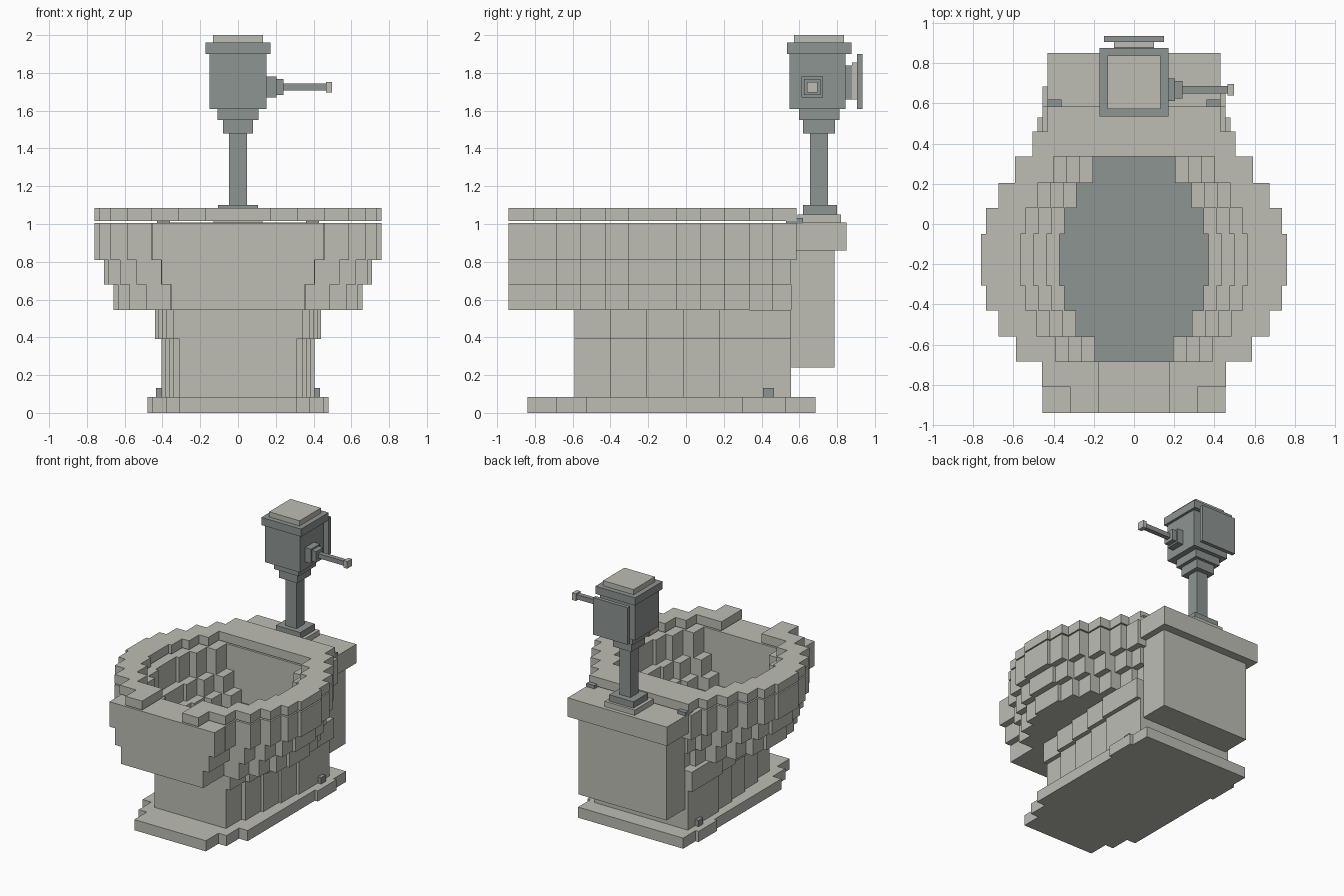
import bpy
import bmesh

old = bpy.data.objects.get("Cube")
if old:
    bpy.data.objects.remove(old, do_unlink=True)


def material(name, rgb):
    m = bpy.data.materials.new(name)
    m.use_nodes = True
    col = (*rgb, 1)
    m.diffuse_color = col
    m.node_tree.nodes["Principled BSDF"].inputs["Base Color"].default_value = col
    return m


PALE = material("pale_stone", (0.51, 0.51, 0.46))
DARK = material("dark_stone", (0.27, 0.30, 0.29))


def blocks(name, mat, boxes):
    """One object made of boxes, each (x0, x1, y0, y1, z0, z1)."""
    bm = bmesh.new()
    for x0, x1, y0, y1, z0, z1 in boxes:
        verts = bmesh.ops.create_cube(bm, size=1)["verts"]
        bmesh.ops.scale(bm, vec=(x1 - x0, y1 - y0, z1 - z0), verts=verts)
        bmesh.ops.translate(bm, vec=((x0 + x1) / 2, (y0 + y1) / 2, (z0 + z1) / 2), verts=verts)
    mesh = bpy.data.meshes.new(name)
    bm.to_mesh(mesh)
    bm.free()
    mesh.materials.append(mat)
    obj = bpy.data.objects.new(name, mesh)
    bpy.context.collection.objects.link(obj)
    return obj


def ring_row(outer, inner, y0, y1, z0, z1):
    """A full bar, or a left and right pair when there is an opening."""
    if inner <= 0:
        return [(-outer, outer, y0, y1, z0, z1)]
    return [(-outer, -inner, y0, y1, z0, z1), (inner, outer, y0, y1, z0, z1)]


def centred(half_x, y, half_y, z0, z1):
    return (-half_x, half_x, y - half_y, y + half_y, z0, z1)


# Stepped oval shared by seat and bowl: row edges, outer and inner half widths
EDGES = [-0.94, -0.81, -0.685, -0.56, -0.43, -0.305, -0.05, 0.08, 0.205, 0.335, 0.46, 0.585]
OUTER = [0.315, 0.457, 0.588, 0.675, 0.735, 0.76, 0.735, 0.675, 0.593, 0.505, 0.43]
INNER = [0, 0, 0.39, 0.483, 0.54, 0.565, 0.54, 0.48, 0.40, 0, 0]
ROWS = list(zip(EDGES, EDGES[1:], OUTER, INNER))

# Seat, open at the front
seat = []
for y0, y1, outer, inner in ROWS:
    gap = 0.173 if y1 < -0.6 else inner
    seat += ring_row(outer, gap, y0, y1, 1.015, 1.085)
blocks("seat", PALE, seat)

# Bowl, three tiers narrowing downwards
for tier, (z0, z1) in enumerate([(0.81, 1.005), (0.68, 0.81), (0.545, 0.68)]):
    bowl = []
    for y0, y1, outer, inner in ROWS:
        end = min(y1, 0.585 if tier == 0 else 0.557)
        wide = max(outer, 0.455) - 0.05 * tier
        hole = inner - 0.065 * (tier + 1) if inner else 0
        bowl += ring_row(wide, hole, y0, end, z0, z1)
    blocks("bowl_tier_" + str(tier + 1), PALE, bowl)

# Bowl floor and water
opening = [r for r in ROWS if r[3]]
for name, mat, z0, z1 in [("bowl_floor", PALE, 0.545, 0.56), ("water", DARK, 0.56, 0.58)]:
    blocks(name, mat, [(-i + 0.195, i - 0.195, y0, y1, z0, z1) for y0, y1, o, i in opening])

# Pedestal, widening towards the back, with a collar on top
pedestal, collar = [], []
for i, half in enumerate([0.31, 0.345, 0.365, 0.385, 0.405, 0.405]):
    y0 = -0.59 + i * 0.191
    pedestal.append((-half, half, y0, y0 + 0.191, 0.08, 0.39))
    collar.append((-half - 0.035, half + 0.035, y0, y0 + 0.191, 0.39, 0.545))
blocks("pedestal", PALE, pedestal)
blocks("pedestal_collar", PALE, collar)

# Foot plate
foot_edges = [-0.84, -0.685, -0.53, 0.30, 0.53, 0.685]
foot_half = [0.31, 0.38, 0.455, 0.48, 0.455]
blocks("foot_plate", PALE, [(-h, h, a, b, 0, 0.083)
                            for a, b, h in zip(foot_edges, foot_edges[1:], foot_half)])

# Floor bolts and seat hinges
blocks("floor_bolts", DARK, ring_row(0.435, 0.38, 0.408, 0.465, 0.083, 0.132))
blocks("seat_hinges", DARK, ring_row(0.43, 0.36, 0.53, 0.62, 1.0, 1.033))

# Rear housing and its shelf
blocks("rear_housing", PALE, [(-0.38, 0.38, 0.555, 0.785, 0.24, 0.86)])
blocks("rear_shelf", PALE, [(-0.43, 0.43, 0.58, 0.85, 0.86, 1.008)])

# Flush valve column
YC = 0.705
blocks("column_mount", PALE, [centred(0.13, YC, 0.115, 1.0, 1.05)])
blocks("column_foot", DARK, [centred(0.105, 0.71, 0.09, 1.05, 1.1)])
blocks("column", DARK, [centred(0.047, YC, 0.048, 1.1, 1.48)])
blocks("valve_neck", DARK, [centred(0.08, YC, 0.085, 1.48, 1.55),
                            centred(0.108, YC, 0.108, 1.55, 1.61)])
blocks("valve_body", DARK, [centred(0.152, 0.697, 0.148, 1.61, 1.9)])
blocks("valve_cap", DARK, [centred(0.172, YC, 0.17, 1.9, 1.96)])
blocks("valve_top", PALE, [centred(0.132, YC, 0.132, 1.96, 2.0)])

# Rear cover of the valve
blocks("cover_base", DARK, [centred(0.1, 0.86, 0.02, 1.66, 1.84)])
blocks("cover_spacer", PALE, [centred(0.1, 0.892, 0.014, 1.66, 1.855)])
blocks("cover_plate", DARK, [centred(0.15, 0.92, 0.015, 1.61, 1.9)])


# Lever handle on the left side
def lever_part(name, mat, x0, x1, half):
    blocks(name, mat, [(x0, x1, 0.668 - half, 0.668 + half, 1.725 - half, 1.725 + half)])


lever_part("lever_socket", DARK, 0.145, 0.203, 0.056)
lever_part("lever_collar", DARK, 0.203, 0.24, 0.043)
lever_part("lever_rod", DARK, 0.24, 0.466, 0.018)
lever_part("lever_knob", PALE, 0.466, 0.498, 0.028)
